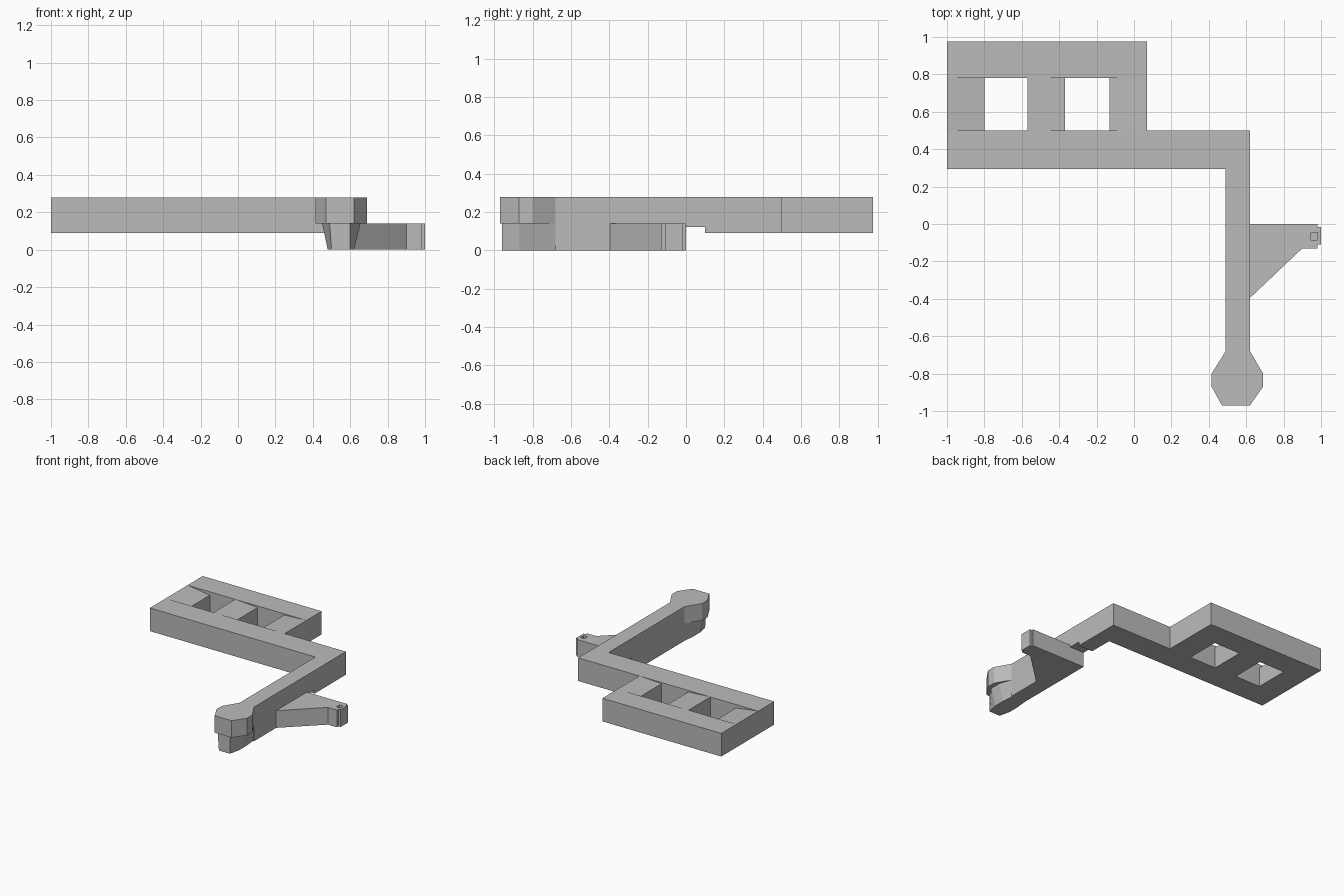
import bpy, bmesh

if "Cube" in bpy.data.objects:
    bpy.data.objects.remove(bpy.data.objects["Cube"])

grey = bpy.data.materials.new("plain_grey")
grey.diffuse_color = (0.5, 0.5, 0.5, 1)
grey.use_nodes = True
grey.node_tree.nodes["Principled BSDF"].inputs["Base Color"].default_value = grey.diffuse_color


def loft(name, bottom, top):
    """Closed solid between two matching outlines of 3D points."""
    bm = bmesh.new()
    lo = [bm.verts.new(p) for p in bottom]
    hi = [bm.verts.new(p) for p in top]
    bm.faces.new(lo)
    bm.faces.new(hi)
    n = len(lo)
    for i in range(n):
        j = (i + 1) % n
        bm.faces.new((lo[i], lo[j], hi[j], hi[i]))
    bmesh.ops.recalc_face_normals(bm, faces=bm.faces)
    me = bpy.data.meshes.new(name)
    bm.to_mesh(me)
    bm.free()
    ob = bpy.data.objects.new(name, me)
    me.materials.append(grey)
    bpy.context.collection.objects.link(ob)
    return ob


def prism(name, outline, z0, z1):
    return loft(name, [(x, y, z0) for x, y in outline], [(x, y, z1) for x, y in outline])


def box(name, x0, x1, y0, y1, z0, z1):
    return prism(name, [(x0, y0), (x1, y0), (x1, y1), (x0, y1)], z0, z1)


def bar(name, x0, x1, za, zb):
    """Window divider whose top slopes from za to zb."""
    pts = [(x0, 0.5), (x1, 0.5), (x1, 0.78), (x0, 0.78)]
    return loft(name, [(x, y, LOW) for x, y in pts],
                [(x, y, za if x == x0 else zb) for x, y in pts])


LOW, MID, TOP = 0.09, 0.14, 0.278

# L-shaped beam and arm
prism("beam", [(-1, 0.295), (0.49, 0.295), (0.49, 0.1), (0.62, 0.1), (0.62, 0.5), (-1, 0.5)], LOW, TOP)
box("arm_neck", 0.49, 0.62, 0, 0.1, 0.122, TOP)
box("arm", 0.49, 0.62, -0.68, 0, 0, TOP)

# Window frame behind the beam
box("rear_rail", -1, 0.07, 0.78, 0.975, LOW, TOP)
bar("left_divider", -1, -0.8, TOP, 0.25)
bar("middle_divider", -0.57, -0.37, TOP, 0.265)
bar("right_divider", -0.13, 0.07, 0.268, TOP)

# Faceted head at the end of the arm
head = [(0.62, -0.68), (0.49, -0.68), (0.415, -0.8), (0.415, -0.87),
        (0.47, -0.97), (0.62, -0.97), (0.69, -0.87), (0.69, -0.8)]
prism("head", head, MID, TOP)
lower_top = [(0.62, -0.68), (0.49, -0.68), (0.45, -0.78), (0.45, -0.87),
             (0.49, -0.96), (0.60, -0.96), (0.655, -0.87), (0.655, -0.78)]
lower_base = [(0.61, -0.68), (0.49, -0.68), (0.48, -0.78), (0.48, -0.87),
              (0.50, -0.96), (0.60, -0.96), (0.62, -0.87), (0.62, -0.78)]
loft("head_base", [(x, y, 0) for x, y in lower_base], [(x, y, MID) for x, y in lower_top])

# Side bracket with its tip and a small notch
prism("bracket", [(0.62, 0), (0.62, -0.395), (0.9, -0.13), (0.945, -0.13), (0.945, 0)], 0, MID)
box("tip_front", 0.945, 0.98, -0.13, -0.085, 0, MID)
box("tip_back", 0.945, 0.98, -0.045, 0, 0, MID)
box("tip_notch", 0.945, 0.98, -0.085, -0.045, 0, 0.115)
box("tip_end", 0.98, 1.0, -0.11, -0.015, 0, MID)
